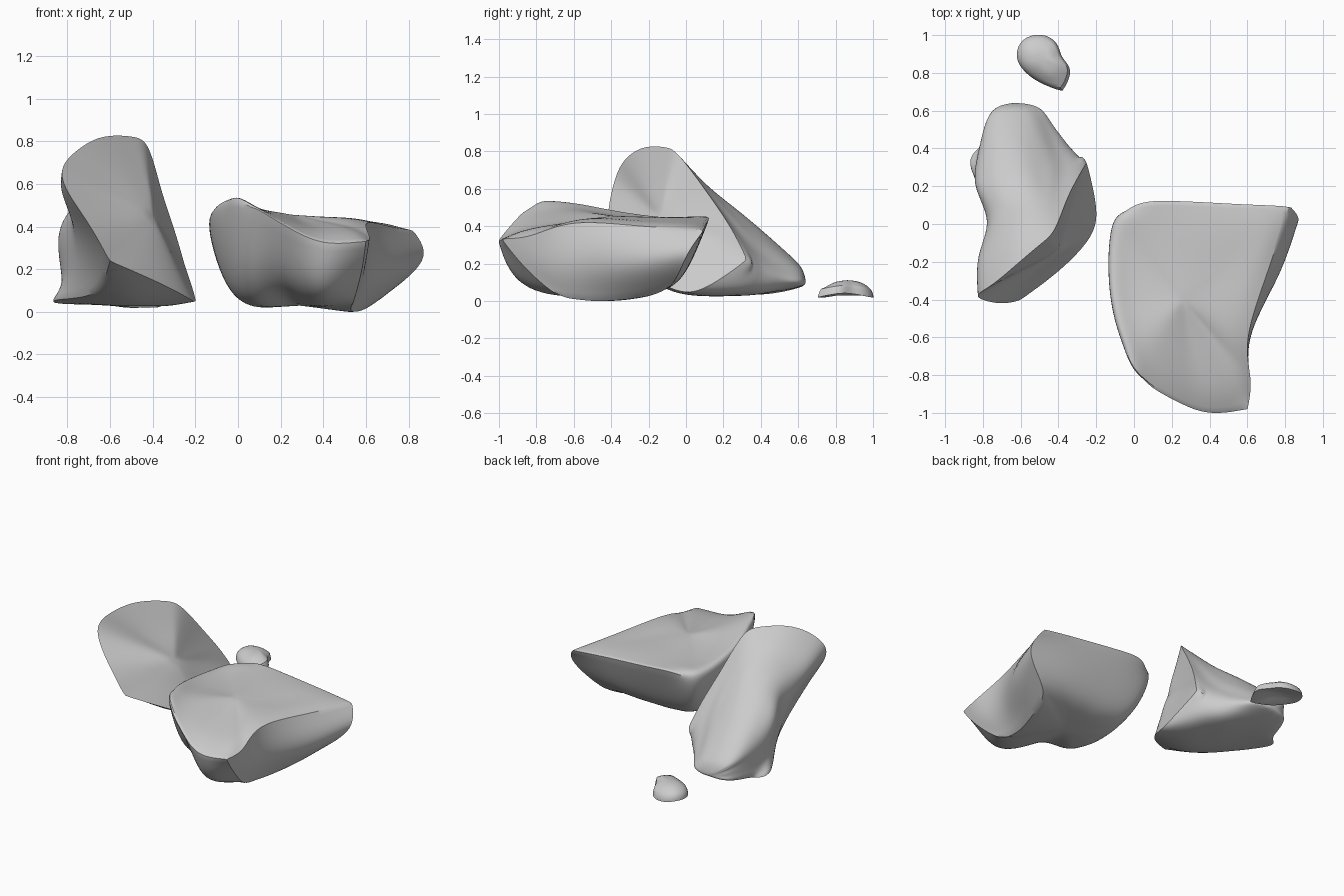
import bpy, bmesh
from mathutils import Vector

cube = bpy.data.objects.get("Cube")
if cube:
    bpy.data.objects.remove(cube, do_unlink=True)

stone = bpy.data.materials.new("grey stone")
stone.use_nodes = True
grey = (0.6, 0.6, 0.6, 1.0)
stone.diffuse_color = grey
bsdf = next(n for n in stone.node_tree.nodes if n.type == 'BSDF_PRINCIPLED')
bsdf.inputs["Base Color"].default_value = grey
bsdf.inputs["Roughness"].default_value = 0.8


def toward(ring, point, t, lift=0):
    """Move a ring toward a point by a share per axis, then lift it."""
    return [tuple(a + (b - a) * s + up for a, b, s, up in zip(v, point, t, (0, 0, lift)))
            for v in ring]


def stone_loft(name, rings, start, end, ring_creases, column_creases, levels=3):
    """Loft closed rings between two poles into a rounded stone with creased edges."""
    bm = bmesh.new()
    layer = bm.edges.layers.float.new("crease_edge")
    loops = [[bm.verts.new(v) for v in ring] for ring in rings]
    n = len(loops[0])
    for a, b in zip(loops, loops[1:]):
        for i in range(n):
            j = (i + 1) % n
            bm.faces.new((a[i], a[j], b[j], b[i]))
    for loop, pole in ((loops[0], start), (loops[-1], end)):
        p = bm.verts.new(pole)
        for i in range(n):
            bm.faces.new((loop[i], loop[(i + 1) % n], p))
    # fracture edges running around a ring, then edges running between rings
    for r, first, last, value in ring_creases:
        for i in range(first, last):
            bm.edges.get((loops[r][i % n], loops[r][(i + 1) % n]))[layer] = value
    for c, r0, r1, value in column_creases:
        for r in range(r0, r1):
            bm.edges.get((loops[r][c], loops[r + 1][c]))[layer] = value
    bmesh.ops.recalc_face_normals(bm, faces=bm.faces[:])
    mesh = bpy.data.meshes.new(name)
    bm.to_mesh(mesh)
    bm.free()
    mesh.materials.append(stone)
    obj = bpy.data.objects.new(name, mesh)
    bpy.context.scene.collection.objects.link(obj)

    bpy.ops.object.select_all(action='DESELECT')
    obj.select_set(True)
    bpy.context.view_layer.objects.active = obj
    sub = obj.modifiers.new("rounding", 'SUBSURF')
    sub.levels = sub.render_levels = levels
    # push the cage outward so the rounded skin passes through the profile points
    targets = [v.co.copy() for v in mesh.vertices]
    for _ in range(3):
        mesh.update()
        bpy.context.view_layer.update()
        skin = obj.evaluated_get(bpy.context.evaluated_depsgraph_get()).data
        shifts = [(t - skin.vertices[i].co) * 0.7 for i, t in enumerate(targets)]
        for v, shift in zip(mesh.vertices, shifts):
            v.co += shift
    mesh.update()
    bpy.ops.object.modifier_apply(modifier=sub.name)
    bpy.ops.object.shade_smooth_by_angle(angle=0.6)


# Large slab: broken face toward +x, bowl-shaped underside with a front lobe
slab_rim = [(.82, .09, .38), (.71, -.25, .40), (.60, -.60, .42), (.62, -.82, .35),
            (.60, -.98, .33), (.40, -1.0, .325), (.23, -.94, .40), (.06, -.83, .49),
            (-.055, -.66, .52), (-.13, -.37, .46), (-.125, -.05, .42), (-.04, .08, .43),
            (.22, .12, .435), (.55, .105, .41)]
slab_side = [(.87, 0, .24), (.77, -.28, .20), (.62, -.55, .18), (.59, -.75, .18),
             (.58, -.87, .19), (.38, -.95, .17), (.20, -.79, .22), (.06, -.71, .20),
             (-.03, -.56, .20), (-.085, -.32, .20), (-.07, -.06, .21), (.02, .01, .21),
             (.30, .02, .20), (.60, .02, .20)]
slab_base = [(.69, -.08, .08), (.61, -.24, .02), (.55, -.45, 0), (.53, -.58, .01),
             (.54, -.70, .04), (.37, -.80, .05), (.23, -.64, .10), (.13, -.55, .05),
             (.06, -.46, .04), (.03, -.30, .04), (.05, -.16, .06), (.12, -.10, .07),
             (.30, -.09, .07), (.50, -.09, .08)]
slab_top = (.26, -.40, .455)
stone_loft("large_slab",
           [toward(slab_rim, slab_top, (.65, .65, .75)),
            toward(slab_rim, slab_top, (.25, .25, .42), .005), slab_rim, slab_side, slab_base],
           slab_top, (.29, -.34, .03),
           [(2, 0, 4, 1), (2, 4, 7, .9), (2, 7, 8, .4), (2, 11, 14, .8), (4, 0, 4, .9)],
           [(0, 2, 4, 1), (4, 2, 4, 1)])

# Tall chunk: broken face toward +x and -y, lumpy waisted body sloping to a blunt tail
chunk_face = [(-.83, -.385, .63), (-.76, -.33, .75), (-.64, -.23, .82), (-.50, -.11, .82),
              (-.42, -.03, .77), (-.36, .12, .57), (-.30, .24, .39), (-.25, .32, .22),
              (-.20, .08, .06), (-.24, -.08, .07), (-.40, -.25, .15), (-.60, -.40, .24),
              (-.71, -.42, .43)]
chunk_neck = [(-.83, -.17, .55), (-.77, -.14, .66), (-.66, -.04, .70), (-.56, .03, .69),
              (-.46, .08, .65), (-.40, .19, .49), (-.35, .29, .34), (-.29, .36, .19),
              (-.28, .25, .05), (-.38, .05, .03), (-.50, -.10, .06), (-.64, -.16, .13),
              (-.74, -.15, .38)]
chunk_waist = [(-.77, .02, .46), (-.73, .06, .55), (-.66, .11, .58), (-.56, .16, .58),
               (-.48, .20, .52), (-.43, .30, .39), (-.39, .36, .28), (-.34, .40, .17),
               (-.34, .35, .05), (-.45, .20, .03), (-.57, .08, .03), (-.72, .05, .07),
               (-.76, .02, .26)]
chunk_back = [(-.85, .20, .37), (-.79, .23, .45), (-.71, .28, .47), (-.60, .32, .45),
              (-.52, .35, .39), (-.47, .41, .30), (-.43, .44, .22), (-.38, .46, .14),
              (-.41, .43, .05), (-.50, .32, .03), (-.62, .24, .03), (-.87, .30, .055),
              (-.81, .22, .18)]
chunk_tail = [(-.82, .38, .22), (-.80, .46, .25), (-.75, .52, .26), (-.66, .55, .25),
              (-.57, .55, .23), (-.52, .55, .20), (-.48, .55, .16), (-.44, .54, .11),
              (-.48, .52, .07), (-.56, .48, .05), (-.66, .44, .04), (-.80, .42, .04),
              (-.82, .38, .11)]
face_middle = (-.40, -.14, .45)
tail_tip = (-.64, .64, .10)
stone_loft("tall_chunk",
           [toward(chunk_face, face_middle, (.5, .5, .5)), chunk_face, chunk_neck,
            chunk_waist, chunk_back, chunk_tail,
            toward(chunk_tail, tail_tip, (.3, .75, .5))],
           face_middle, tail_tip,
           [(1, 0, 13, 1)],
           [(7, 1, 2, .7), (11, 1, 5, .8)])

# Small chip lying behind the chunk
chip_base = [(-.62, .88, .03), (-.60, .96, .03), (-.53, 1.0, .02), (-.45, .99, .02),
             (-.40, .94, .03), (-.38, .88, .04), (-.335, .81, .04), (-.38, .705, .02),
             (-.50, .75, .02), (-.58, .81, .03)]
chip_peak = (-.48, .87, .11)
chip_hollow = (-.48, .87, .05)
stone_loft("small_chip",
           [toward(chip_base, chip_peak, (.5, .5, .6), .025),
            toward(chip_base, chip_peak, (.1, .1, .1), .035),
            chip_base, toward(chip_base, chip_hollow, (.4, .4, .4))],
           chip_peak, chip_hollow,
           [(2, 0, 10, .9), (1, 3, 8, .6)], [(7, 1, 2, .8)], 2)
